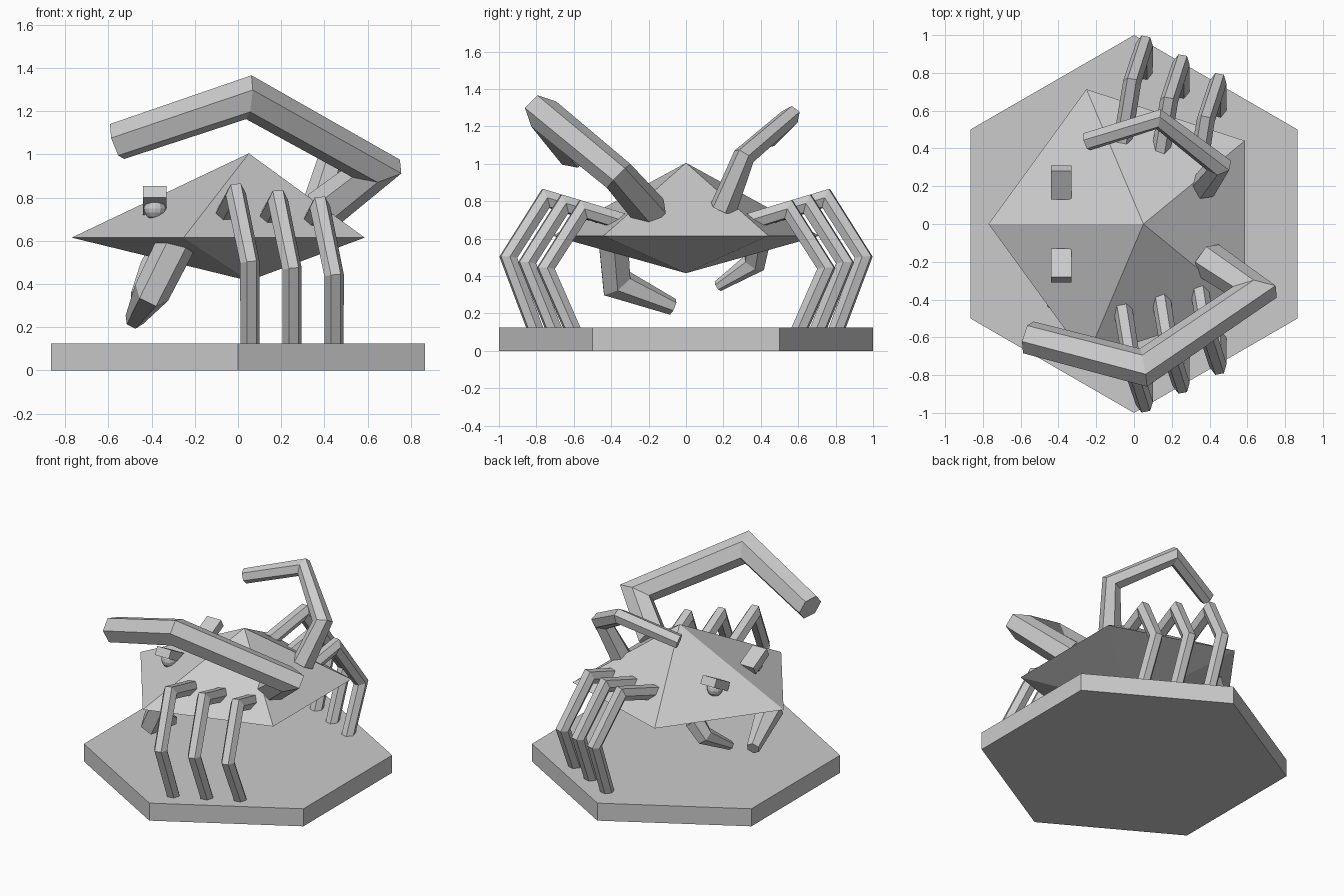
import bpy, bmesh, math
from mathutils import Vector, Matrix

cube = bpy.data.objects.get("Cube")
if cube:
    bpy.data.objects.remove(cube, do_unlink=True)

grey = bpy.data.materials.new("plain_grey")
grey.use_nodes = True
grey.diffuse_color = (0.6, 0.6, 0.6, 1)
grey.node_tree.nodes["Principled BSDF"].inputs["Base Color"].default_value = (0.6, 0.6, 0.6, 1)


def finish(name, bm):
    bmesh.ops.recalc_face_normals(bm, faces=bm.faces)
    mesh = bpy.data.meshes.new(name)
    bm.to_mesh(mesh)
    bm.free()
    mesh.materials.append(grey)
    obj = bpy.data.objects.new(name, mesh)
    bpy.context.collection.objects.link(obj)
    return obj


def limb(name, path, radii, sides=6):
    """Jointed six-sided bar with mitred bends."""
    pts = [Vector(p) for p in path]
    dirs = [(b - a).normalized() for a, b in zip(pts, pts[1:])]
    axis = Vector()
    for a, b in zip(dirs, dirs[1:]):
        axis += a.cross(b)
    bm = bmesh.new()
    rings = []
    for i, p in enumerate(pts):
        before, after = dirs[max(i - 1, 0)], dirs[min(i, len(dirs) - 1)]
        t = (before + after).normalized()
        v = t.cross(axis).normalized()
        u = v.cross(t)
        mitre = 1 / t.dot(before)
        ring = []
        for k in range(sides):
            a = math.tau * k / sides
            ring.append(bm.verts.new(p + radii[i] * (math.cos(a) * u + math.sin(a) * mitre * v)))
        rings.append(ring)
    for lo, hi in zip(rings, rings[1:]):
        for k in range(sides):
            n = (k + 1) % sides
            bm.faces.new((lo[k], lo[n], hi[n], hi[k]))
    bm.faces.new(rings[0])
    bm.faces.new(rings[-1])
    return finish(name, bm)


# Hexagonal stand
bm = bmesh.new()
bmesh.ops.create_cone(bm, cap_ends=True, segments=6, radius1=1, radius2=1, depth=0.125,
                      matrix=Matrix.Translation((0, 0, 0.0625)))
for vert in bm.verts:  # points of the hexagon lie on the y axis
    angle = round((math.atan2(vert.co.y, vert.co.x) - math.pi / 2) / (math.pi / 3)) * math.pi / 3
    vert.co.x, vert.co.y = math.cos(angle + math.pi / 2), math.sin(angle + math.pi / 2)
finish("stand", bm)

# Five-sided double pyramid shell
bm = bmesh.new()
rim = [bm.verts.new((-0.02 - 0.75 * math.cos(math.tau * k / 5),
                     0.75 * math.sin(math.tau * k / 5), 0.615)) for k in range(5)]
for z in (1.005, 0.415):
    tip = bm.verts.new((0.05, 0, z))
    for k in range(5):
        bm.faces.new((rim[k], rim[(k + 1) % 5], tip))
finish("shell", bm)

# Three walking legs on each side, plus an eye on each side
for side, label in ((-1, "front"), (1, "back")):
    for i in range(3):
        dx, dy, dz = 0.195 * i, -0.1 * i, -0.03 * i
        path = [(-0.06, 0.44, 0.72), (-0.01, 0.75, 0.815), (0.055, 0.95, 0.5), (0.055, 0.8, 0.1 - dz)]
        limb(f"{label}_leg_{i + 1}",
             [(x + dx, side * (y + dy), z + dz) for x, y, z in path], [0.05, 0.048, 0.046, 0.045])

    place = Matrix.Translation((-0.385, side * 0.22, 0.787))
    bm = bmesh.new()
    bmesh.ops.create_cube(bm, size=1, matrix=place @ Matrix.Rotation(side * math.radians(28), 4, "X")
                          @ Matrix.Diagonal((0.11, 0.17, 0.06, 1)))
    finish(f"{label}_eye_block", bm)
    bm = bmesh.new()
    bmesh.ops.create_uvsphere(bm, u_segments=12, v_segments=8, radius=0.052,
                              matrix=Matrix.Translation((-0.385, side * 0.225, 0.75)))
    finish(f"{label}_eye_ball", bm)

# Large front claw arm and small back claw arm
limb("large_claw_arm",
     [(0.39, -0.19, 0.74), (0.64, -0.36, 0.935), (0.05, -0.76, 1.265), (-0.56, -0.6, 1.06)],
     [0.1, 0.09, 0.095, 0.09])
limb("small_claw_arm",
     [(0.37, 0.2, 0.76), (0.45, 0.31, 1.04), (0.13, 0.555, 1.25), (-0.25, 0.435, 1.13)],
     [0.075, 0.06, 0.052, 0.05])

# Mouth fangs under the shell
limb("large_fang", [(-0.28, -0.39, 0.6), (-0.4, -0.37, 0.36), (-0.48, -0.07, 0.235)],
     [0.09, 0.085, 0.045])
limb("small_fang", [(-0.33, 0.38, 0.57), (-0.4, 0.365, 0.47), (-0.47, 0.17, 0.345)],
     [0.07, 0.06, 0.03])
